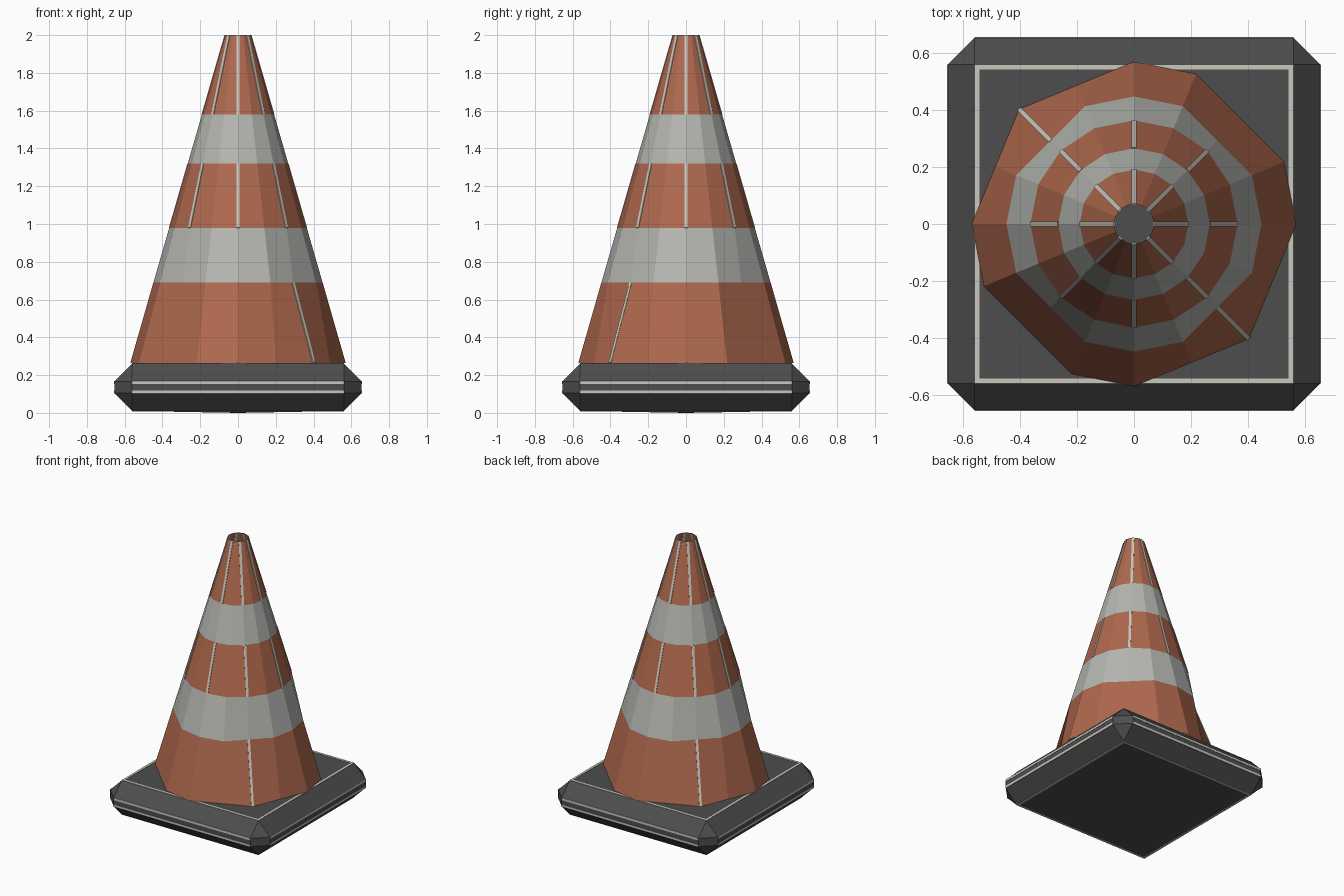
import bpy, bmesh, math
from mathutils import Vector, Matrix

if "Cube" in bpy.data.objects:
    bpy.data.objects.remove(bpy.data.objects["Cube"])


def material(name, rgb):
    m = bpy.data.materials.new(name)
    m.diffuse_color = (*rgb, 1)
    m.use_nodes = True
    m.node_tree.nodes["Principled BSDF"].inputs["Base Color"].default_value = m.diffuse_color
    return m


ORANGE = material("orange", (0.43, 0.14, 0.075))
SILVER = material("silver", (0.46, 0.47, 0.44))
TRIM = material("trim", (0.58, 0.57, 0.52))
RUBBER = material("rubber", (0.075, 0.075, 0.075))


def finish(bm, name, mat):
    me = bpy.data.meshes.new(name)
    bm.to_mesh(me)
    bm.free()
    me.materials.append(mat)
    ob = bpy.data.objects.new(name, me)
    bpy.context.collection.objects.link(ob)
    return ob


def add_bar(bm, p0, p1, normal, width=0.017, thick=0.006):
    """Thin strip from p0 to p1, lying almost flush on a surface."""
    axis = (p1 - p0).normalized()
    side = normal.cross(axis).normalized()
    up = axis.cross(side)
    c = (p0 + p1) / 2 - up * (thick / 2 - 0.002)
    rot = Matrix((axis, side, up)).transposed().to_4x4()
    size = Matrix.Diagonal(((p1 - p0).length, width, thick, 1))
    bmesh.ops.create_cube(bm, size=1, matrix=Matrix.Translation(c) @ rot @ size)


# Base slab: chamfered box with a very shallow point underneath
HALF, TOP, BOTTOM, CUT = 0.655, 0.262, 0.01, 0.095
bm = bmesh.new()
bmesh.ops.create_cube(bm, size=1, matrix=Matrix.Translation((0, 0, (TOP + BOTTOM) / 2))
                      @ Matrix.Diagonal((2 * HALF, 2 * HALF, TOP - BOTTOM, 1)))
bmesh.ops.bevel(bm, geom=bm.edges[:], offset=CUT, segments=1, affect='EDGES')
bm.normal_update()
under = [f for f in bm.faces if f.normal.z < -0.99]
for v in bmesh.ops.poke(bm, faces=under)["verts"]:
    v.co.z = 0
finish(bm, "base", RUBBER)

# Base trim: strips along the edges of the top, side and bottom faces
inner = HALF - CUT
bm = bmesh.new()
for k in range(4):
    turn = Matrix.Rotation(k * math.pi / 2, 3, 'Z')
    for y, z, n in ((-inner + 0.008, TOP, (0, 0, 1)),
                    (-HALF, TOP - CUT - 0.006, (0, -1, 0)),
                    (-HALF, BOTTOM + CUT + 0.006, (0, -1, 0)),
                    (-inner + 0.008, BOTTOM, (0, 0, -1))):
        add_bar(bm, turn @ Vector((-inner, y, z)), turn @ Vector((inner, y, z)),
                turn @ Vector(n))
finish(bm, "base_trim", TRIM)

# Cone rings: 16 steps; dropped corners fall onto the chord of their neighbours
N = 16
RINGS = [(0.265, 0.57, {2, 5, 7, 10, 13, 15}),
         (0.69, 0.448, {2, 6, 10, 14}),
         (0.98, 0.364, set()),
         (1.32, 0.266, set()),
         (1.58, 0.191, set()),
         (2.0, 0.07, set())]


def ring_point(ring, i):
    z, r, dropped = RINGS[ring]
    if i % N in dropped:
        r *= math.cos(2 * math.pi / N)
    a = 2 * math.pi * i / N
    return Vector((r * math.cos(a), r * math.sin(a), z))


# Cone bands: open shells, orange and silver in turn
names = ["lower_cone", "lower_band", "middle_cone", "upper_band", "cone_tip"]
for b, name in enumerate(names):
    bm = bmesh.new()
    low = [bm.verts.new(ring_point(b, i)) for i in range(N)]
    high = [bm.verts.new(ring_point(b + 1, i)) for i in range(N)]
    for i in range(N):
        j = (i + 1) % N
        bm.faces.new((low[i], low[j], high[j], high[i]))
    finish(bm, name, SILVER if b % 2 else ORANGE)

# Cone seams: thin light strips running up the orange sections
bm = bmesh.new()
for b, steps in ((0, (6, 14)), (2, range(0, N, 2)), (4, range(0, N, 2))):
    for i in steps:
        p0, p1 = ring_point(b, i), ring_point(b + 1, i)
        add_bar(bm, p0, p1, Vector((p0.x, p0.y, 0)))
finish(bm, "cone_seams", TRIM)
